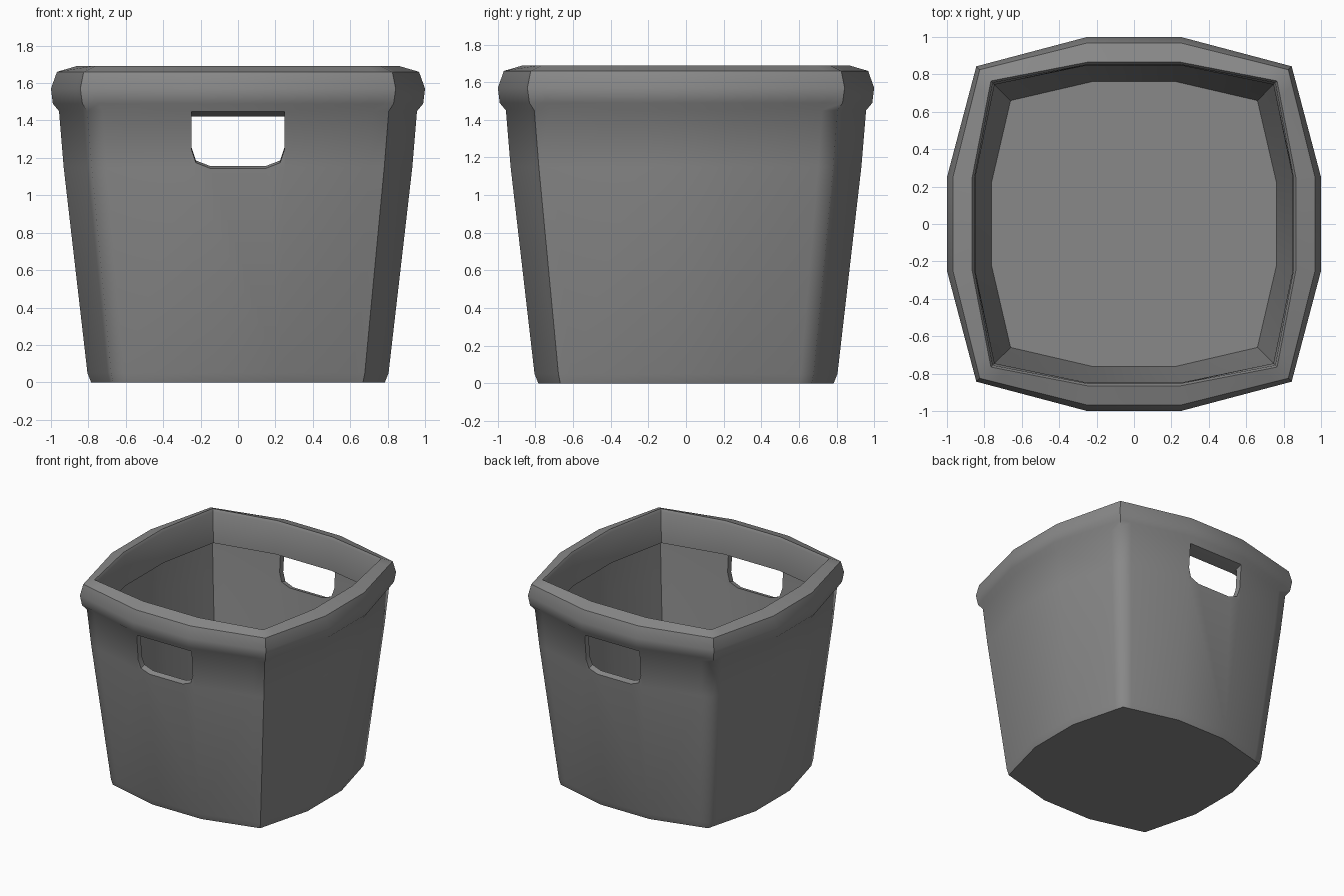
import bpy, bmesh

if "Cube" in bpy.data.objects:
    bpy.data.objects.remove(bpy.data.objects["Cube"])


def finish(name, bm):
    bmesh.ops.recalc_face_normals(bm, faces=bm.faces)
    mesh = bpy.data.meshes.new(name)
    bm.to_mesh(mesh)
    bm.free()
    ob = bpy.data.objects.new(name, mesh)
    bpy.context.collection.objects.link(ob)
    return ob


def loft(name, rings):
    """Skin a stack of equal-length point rings and cap both ends."""
    bm = bmesh.new()
    loops = [[bm.verts.new(p) for p in ring] for ring in rings]
    n = len(loops[0])
    for a, b in zip(loops, loops[1:]):
        for i in range(n):
            j = (i + 1) % n
            bm.faces.new((a[i], a[j], b[j], b[i]))
    bm.faces.new(loops[0][::-1])
    bm.faces.new(loops[-1])
    return finish(name, bm)


def outline(side, corner, flat, z):
    """Bulging square, with support points close to each corner."""
    t = 0.15
    u, v = corner + (side - corner) * t, corner + (flat - corner) * t
    quarter = ((side, -flat), (side, flat), (u, v), (corner, corner), (v, u))
    pts = []
    for c, s in ((1, 0), (0, 1), (-1, 0), (0, -1)):
        pts += [(x * c - y * s, x * s + y * c, z) for x, y in quarter]
    return pts


# Bin shell: side radius, corner radius, flat half-width, height
profile = [
    (0.785, 0.668, 0.22, 0.0),     # outer wall
    (0.805, 0.678, 0.22, 0.05),
    (0.932, 0.782, 0.25, 1.15),
    (0.957, 0.806, 0.25, 1.45),
    (0.99, 0.832, 0.25, 1.49),     # rolled rim
    (1.0, 0.843, 0.25, 1.57),
    (0.968, 0.825, 0.25, 1.66),
    (0.865, 0.765, 0.25, 1.69),
    (0.852, 0.755, 0.25, 1.67),
    (0.848, 0.745, 0.25, 1.42),    # inner lip
    (0.905, 0.772, 0.25, 1.425),   # inner wall
    (0.885, 0.755, 0.25, 1.15),
    (0.762, 0.66, 0.22, 0.07),
]
bin_body = loft("bin_body", [outline(*p) for p in profile])


# Handle openings in front and back, with sloping roof and sill
def opening(y, top, sill):
    half = [(0.15, sill), (0.225, sill + 0.03), (0.248, sill + 0.1), (0.248, top)]
    return [(x, y, z) for x, z in half] + [(-x, y, z) for x, z in half[::-1]]


for name, s in (("front", -1), ("back", 1)):
    cutter = loft(name + "_handle_cutter",
                  [opening(s * 0.78, 1.397, 1.185), opening(s * 1.06, 1.477, 1.11)])
    cutter.hide_render = True
    mod = bin_body.modifiers.new(name + "_handle", 'BOOLEAN')
    mod.operation = 'DIFFERENCE'
    mod.solver = 'EXACT'
    mod.object = cutter

# Apply the cuts, then smooth with sharp edges kept
bpy.context.view_layer.objects.active = bin_body
bin_body.select_set(True)
for mod in list(bin_body.modifiers):
    bpy.ops.object.modifier_apply(modifier=mod.name)
for ob in list(bpy.data.objects):
    if ob is not bin_body:
        bpy.data.objects.remove(ob)
bpy.ops.object.shade_smooth_by_angle(angle=0.7)

# Soften three outer wall corners; the front right one stays crisp
mesh = bin_body.data
wall = {(round(p[1], 3), round(p[3], 3)) for p in profile[:4]}
for e in mesh.edges:
    a, b = (mesh.vertices[i].co for i in e.vertices)
    on_corner = all((round(abs(p.x), 3), round(p.z, 3)) in wall
                    and abs(abs(p.x) - abs(p.y)) < 1e-3 for p in (a, b))
    # inner wall shares no (corner, height) pair with the outer wall
    if on_corner and not (a.x > 0 and a.y < 0):
        e.use_edge_sharp = False

# Dark grey plastic
mat = bpy.data.materials.new("dark_grey_plastic")
mat.diffuse_color = (0.25, 0.25, 0.25, 1)
mat.use_nodes = True
mat.node_tree.nodes["Principled BSDF"].inputs["Base Color"].default_value = mat.diffuse_color
mesh.materials.clear()
mesh.materials.append(mat)
for p in mesh.polygons:
    p.material_index = 0
